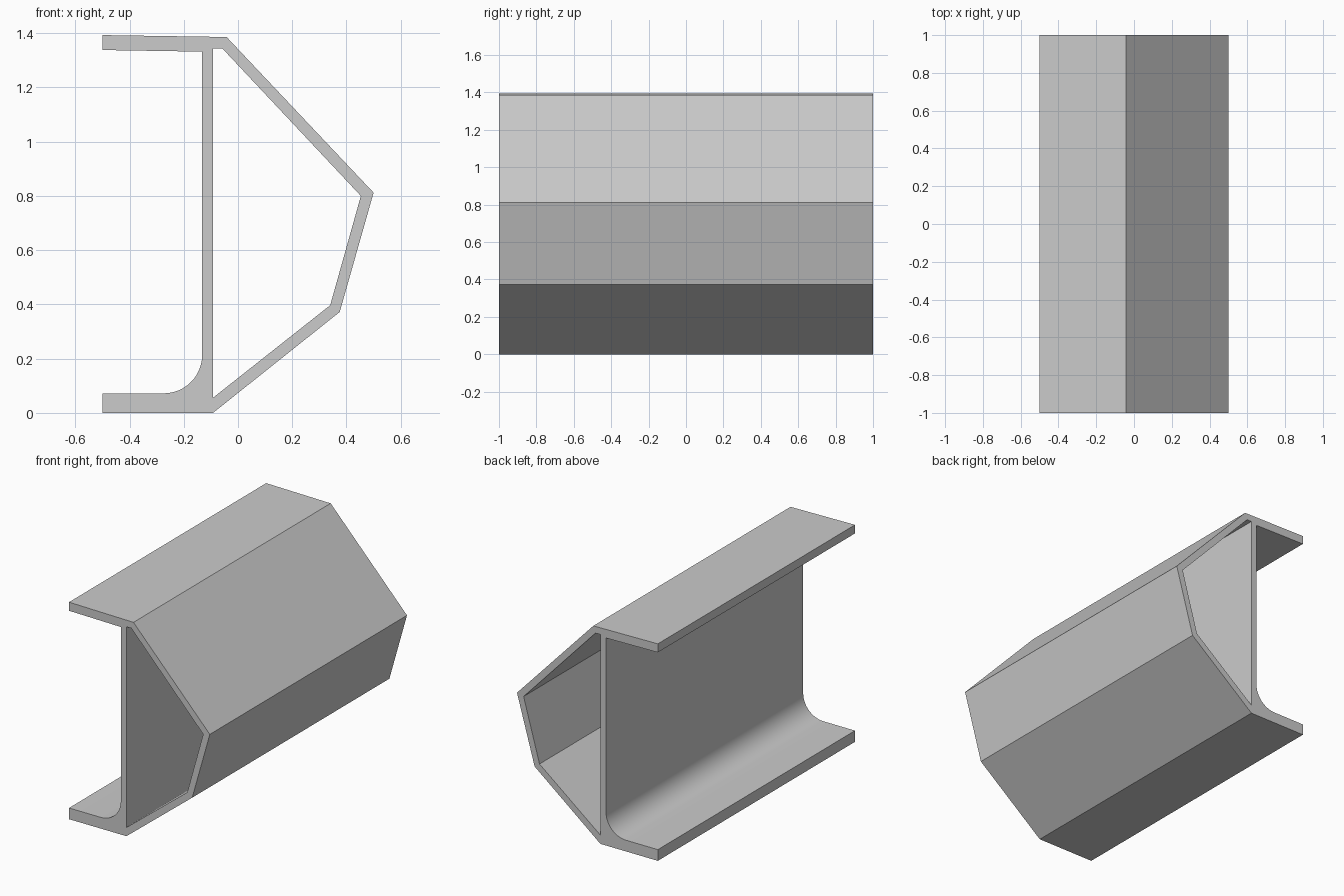
import bpy, bmesh, math

cube = bpy.data.objects.get("Cube")
if cube:
    bpy.data.objects.remove(cube, do_unlink=True)

HALF_LENGTH = 1.0
WEB_LEFT, WEB_RIGHT = -0.132, -0.092
FLANGE_TOP, FILLET = 0.072, 0.142

grey = bpy.data.materials.new("light grey")
grey.use_nodes = True
colour = (0.6, 0.6, 0.6, 1)
grey.diffuse_color = colour
grey.node_tree.nodes["Principled BSDF"].inputs["Base Color"].default_value = colour

# Rounded corner between the lower flange and the web
steps = 12
fillet = []
for i in range(steps + 1):
    a = math.pi / 2 * i / steps
    fillet.append((WEB_LEFT - FILLET + FILLET * math.sin(a),
                   FLANGE_TOP + FILLET - FILLET * math.cos(a)))

# Outer outline: lower flange, fillet, web, upper flange, faceted shell
outer = [(-0.5, 0), (-0.5, FLANGE_TOP)] + fillet + [
    (WEB_LEFT, 1.332), (-0.5, 1.338), (-0.5, 1.393), (-0.042, 1.386),
    (0.5, 0.812), (0.375, 0.372), (WEB_RIGHT, 0)]

# Hollow chamber between the web and the shell
chamber = [(WEB_RIGHT, 0.056), (WEB_RIGHT, 1.344), (-0.058, 1.344),
           (0.453, 0.8), (0.34, 0.397)]


def add_loop(bm, points):
    verts = [bm.verts.new((x, -HALF_LENGTH, z)) for x, z in points]
    return [bm.edges.new((v, verts[i - 1])) for i, v in enumerate(verts)]


# Fill the cross-section around the chamber and extrude it lengthways
bm = bmesh.new()
edges = add_loop(bm, outer) + add_loop(bm, chamber)
bmesh.ops.triangle_fill(bm, use_beauty=True, edges=edges, normal=(0, -1, 0))
extruded = bmesh.ops.extrude_face_region(bm, geom=bm.faces[:], use_keep_orig=True)
moved = [g for g in extruded["geom"] if isinstance(g, bmesh.types.BMVert)]
bmesh.ops.translate(bm, verts=moved, vec=(0, 2 * HALF_LENGTH, 0))
bmesh.ops.recalc_face_normals(bm, faces=bm.faces[:])

mesh = bpy.data.meshes.new("hollow_beam")
bm.to_mesh(mesh)
bm.free()
mesh.materials.append(grey)
beam = bpy.data.objects.new("hollow_beam", mesh)
bpy.context.collection.objects.link(beam)

# Smooth the fillet only
bpy.ops.object.select_all(action='DESELECT')
beam.select_set(True)
bpy.context.view_layer.objects.active = beam
bpy.ops.object.shade_smooth_by_angle(angle=math.radians(12))
